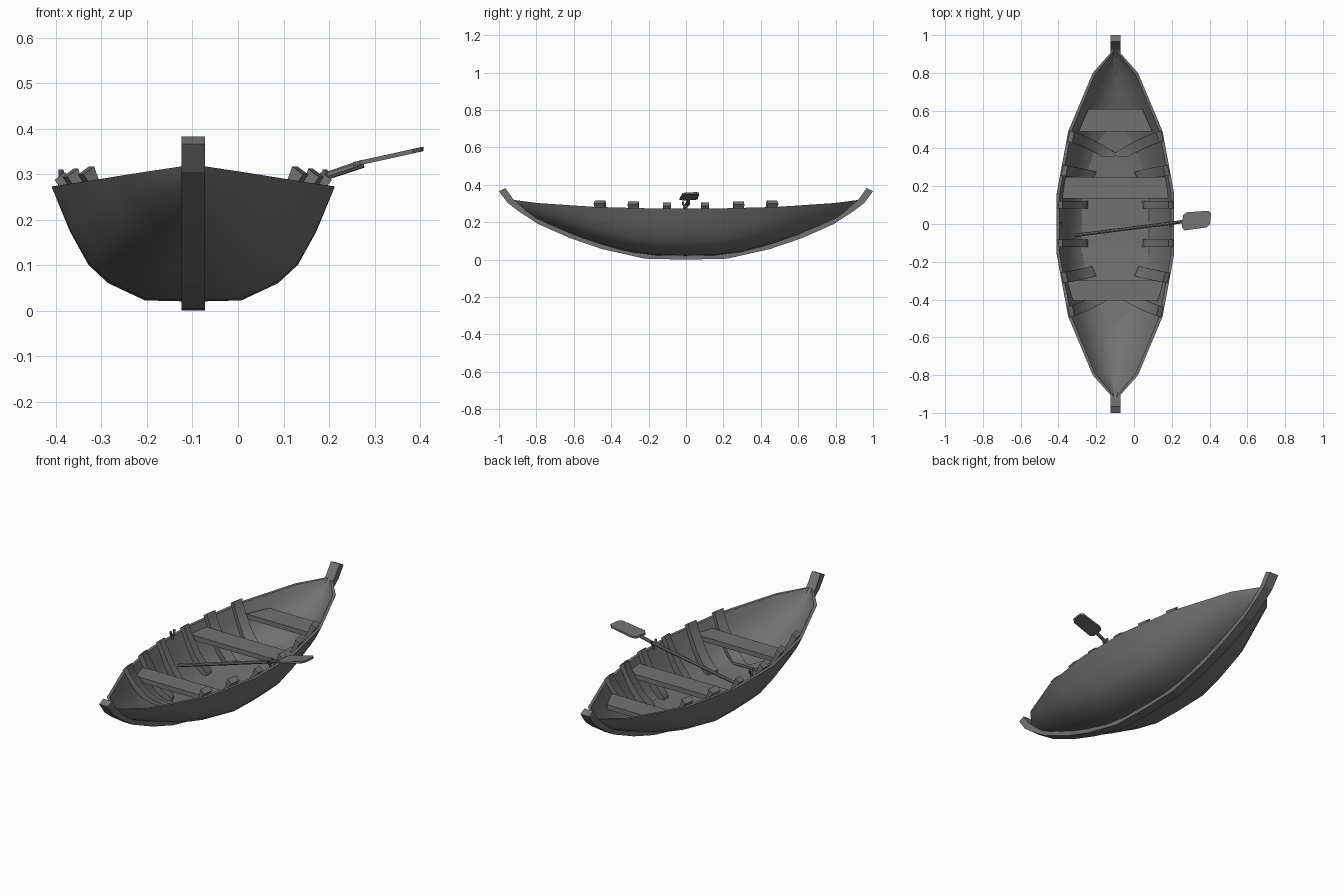
import bpy, bmesh, math
from mathutils import Vector

if "Cube" in bpy.data.objects:
    bpy.data.objects.remove(bpy.data.objects["Cube"])

CX = -0.0985       # boat centre line
F = [0, .34, .60, .74, .87, 1]        # section half-width fractions
H = [0, .01, .16, .32, .61, 1]        # section height fractions
GREY = bpy.data.materials.new("dark_grey")
GREY.diffuse_color = (.17, .17, .17, 1)
GREY.use_nodes = True
GREY.node_tree.nodes["Principled BSDF"].inputs["Base Color"].default_value = GREY.diffuse_color


def interp(pts, v):
    for (a, fa), (b, fb) in zip(pts, pts[1:]):
        if v <= b:
            return fa + (fb - fa) * max(0, (v - a)) / max(b - a, 1e-9)
    return pts[-1][1]


def floor_z(y):
    """Floor rises gently towards both ends."""
    return .072 + .045 * (y / .53) ** 2


def section(y, inner=False):
    """Half section of the hull (x, z) from keel to rim."""
    y = abs(y)
    beam = interp([(0, .311), (.16, .311), (.49, .25), (.8, .12), (.935, .0)], y)
    keel = interp([(0, .02), (.16, .022), (.3, .04), (.45, .077), (.62, .135), (.8, .212), (.935, .305)], y)
    rim = interp([(0, .272), (.16, .273), (.49, .282), (.8, .303), (.935, .321)], y)
    if inner:
        beam, keel = max(beam - .016, 0), min(keel + .013, rim - .003)
    w = (y / .935) ** 2
    return [(f * beam, keel + (rim - keel) * (h * (1 - w) + w * f ** 1.4)) for f, h in zip(F, H)]


def inner_x(y, z):
    return interp([(b, a) for a, b in section(y, True)], z)


def make(name, bm, smooth=False):
    bmesh.ops.remove_doubles(bm, verts=bm.verts, dist=1e-5)
    bmesh.ops.recalc_face_normals(bm, faces=bm.faces)
    me = bpy.data.meshes.new(name)
    bm.to_mesh(me)
    bm.free()
    me.materials.append(GREY)
    ob = bpy.data.objects.new(name, me)
    bpy.context.collection.objects.link(ob)
    if smooth:
        bpy.ops.object.select_all(action='DESELECT')
        ob.select_set(True)
        bpy.context.view_layer.objects.active = ob
        bpy.ops.object.shade_smooth_by_angle(angle=math.radians(40))
    return ob


def loft(name, loops, smooth=False, caps=True):
    """Skin a list of closed loops of equal length."""
    bm = bmesh.new()
    rows = [[bm.verts.new(p) for p in l] for l in loops]
    for a, b in zip(rows, rows[1:]):
        n = len(a)
        for i in range(n):
            j = (i + 1) % n
            bm.faces.new((a[i], a[j], b[j], b[i]))
    if caps:
        bm.faces.new(rows[0])
        bm.faces.new(rows[-1])
    return make(name, bm, smooth)


def rod(name, path, r, n=8):
    """Straight-segment rod through points."""
    path = [Vector(p) for p in path]
    loops = []
    for i, p in enumerate(path):
        d = (path[min(i + 1, len(path) - 1)] - path[max(i - 1, 0)]).normalized()
        u = d.cross(Vector((.97, .13, .2) if abs(d.x) < .5 else (.13, .97, .2))).normalized()
        v = d.cross(u)
        loops.append([p + r * (math.cos(t) * u + math.sin(t) * v)
                      for t in (2 * math.pi * k / n for k in range(n))])
    return loft(name, loops, True)


# hull shell: outer and inner skin in one closed section
loops = []
half = [0, .16, .3, .4, .49, .6, .7, .8, .87, .935]
for y in [-v for v in half[:0:-1]] + half:
    out = section(y)
    yi = y * (.925 / .935)
    inn = section(yi, True)
    loop = [(CX - x, y, z) for x, z in out[:0:-1]] + [(CX + x, y, z) for x, z in out]
    loop += [(CX + x, yi, z) for x, z in inn[::-1]] + [(CX - x, yi, z) for x, z in inn[1:]]
    loops.append(loop)
loft("hull", loops, True, caps=False)

# keel and raised stem posts
outer = [(0, 0), (.22, .005), (.45, .057), (.62, .115), (.79, .19), (.9, .262), (.955, .305), (1, .366)]
inner = [(0, .03), (.22, .035), (.45, .085), (.62, .145), (.78, .22), (.88, .285), (.925, .325), (.966, .383)]
loops = []
pairs = list(zip(outer, inner))
for s, ps in ((-1, pairs[:0:-1]), (1, pairs)):
    for (ya, za), (yb, zb) in ps:
        loops.append([(CX - .026, s * ya, za), (CX + .026, s * ya, za),
                      (CX + .026, s * yb, zb), (CX - .026, s * yb, zb)])
loft("keel", loops)

# floor boards fitted to the inside of the hull
loops = []
for i in range(-10, 11):
    y = i * .053
    z = floor_z(y)
    x = max(inner_x(y, z) + .001, .02)
    loops.append([(CX - x, y, z), (CX + x, y, z),
                  (CX + x * .7, y, z - .007), (CX - x * .7, y, z - .007)])
loft("floor", loops, True)


# ribs: y, width, lean along the hull, foot half-width, top height
def rib(y0, w, lean, foot, top, sx, sy):
    loops = []
    fz = floor_z(y0)
    for e in (-w / 2, w / 2):
        y = y0 + e
        beam, rim = section(y)[-1]

        def pt(x, z):
            d = beam - x
            return (CX + sx * x, sy * (y - lean * d * (.7 + 1.8 * d)), z)

        def wall(z):
            return inner_x(y, z) - .002
        zs = [rim, .235, .2, .165, .135, max(.11, fz + .01)]
        outer = [pt(beam - .006, top - .018)] + [pt(wall(z), z) for z in zs] + [pt(wall(fz), fz)]
        depth = [.024, .028, .032, .036, .042, .05]
        inside = [pt(beam - .03, top)] + [pt(wall(z) - d, z) for z, d in zip(zs, depth)]
        tip = min(foot, wall(fz) - .03)
        inside += [pt(tip, fz + .01), pt(tip, fz - .004)]
        loops.append(outer + inside[::-1])
    loft("rib", loops, True)


for sx in (-1, 1):
    for sy in (-1, 1):
        rib(.102, .042, .0, .15, .305, sx, sy)
        rib(.285, .056, .2, .13, .312, sx, sy)
        rib(.468, .056, .42, .08, .317, sx, sy)

# seats: y range, half-width at each end
for name, y0, y1, w0, w1, z in (("front_seat", -.405, -.3, .225, .255, .237),
                                ("middle_seat", .135, .25, .28, .266, .24),
                                ("back_seat", .49, .61, .195, .142, .237)):
    loft(name, [[(CX - w, y, z - .026), (CX + w, y, z - .026), (CX + w, y, z), (CX - w, y, z)]
                for y, w in ((y0, w0), (y1, w1))])

# oarlocks: pin with a U fork on each rim
for s in (-1, 1):
    x = CX + s * .29
    rod("oarlock_pin", [(x, 0, .262), (x, 0, .286)], .007, 6)
    rod("oarlock_fork", [(x, -.016, .31), (x, -.015, .295), (x, -.007, .286),
                         (x, .007, .286), (x, .015, .295), (x, .016, .31)], .006, 6)

# paddle: shaft and flat blade
rod("paddle_shaft", [(-.312, -.06, .165), (.2, .005, .298), (.275, .015, .323)], .009)
bm = bmesh.new()
rows = []
outline = [(.253, -.012), (.268, -.03), (.385, -.014), (.402, .002), (.408, .06),
           (.395, .074), (.28, .066), (.26, .052)]
for dz in (-.005, .005):
    rows.append([bm.verts.new((x, y - .004, .322 + (x - .255) * .22 + dz)) for x, y in outline])
bm.faces.new(rows[0])
bm.faces.new(rows[1])
for i in range(8):
    j = (i + 1) % 8
    bm.faces.new((rows[0][i], rows[0][j], rows[1][j], rows[1][i]))
make("paddle_blade", bm)
